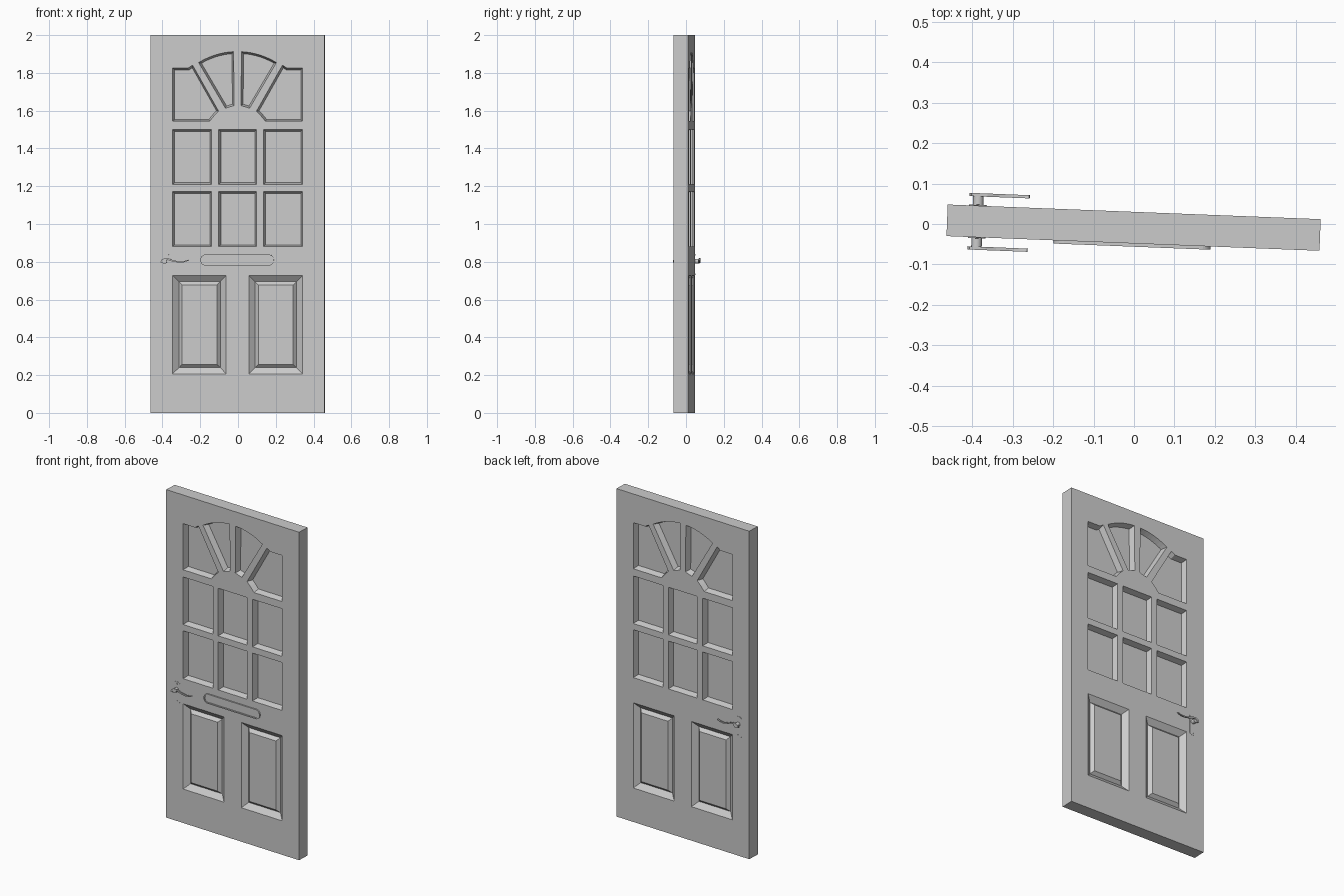
import bpy, bmesh, math
from mathutils import Vector, Matrix

cube = bpy.data.objects.get("Cube")
if cube:
    bpy.data.objects.remove(cube)

# One painted grey for the whole door
grey = bpy.data.materials.new("door_grey")
grey.use_nodes = True
COLOUR = (0.6, 0.6, 0.6, 1)
grey.diffuse_color = COLOUR
grey.node_tree.nodes["Principled BSDF"].inputs["Base Color"].default_value = COLOUR

# The door hangs slightly ajar
SWING = Matrix.Translation((-0.001, -0.009, 0)) @ Matrix.Rotation(math.radians(-2.25), 4, 'Z')
W, T, H = 0.922, 0.078, 2.0
FACE = T / 2


def finish(bm, name):
    bmesh.ops.recalc_face_normals(bm, faces=bm.faces)
    mesh = bpy.data.meshes.new(name)
    bm.to_mesh(mesh)
    bm.free()
    mesh.materials.append(grey)
    ob = bpy.data.objects.new(name, mesh)
    bpy.context.collection.objects.link(ob)
    ob.matrix_world = SWING
    return ob


def inset(points, d):
    """Mitred inward offset of an outline of either winding."""
    pts = [Vector(p) for p in points]
    n = len(pts)
    area = sum(pts[i - 1].cross(pts[i]) for i in range(n))
    s = 1 if area > 0 else -1
    out = []
    for i in range(n):
        a = (pts[i] - pts[i - 1]).normalized()
        b = (pts[(i + 1) % n] - pts[i]).normalized()
        na, nb = Vector((-a.y, a.x)) * s, Vector((-b.y, b.x)) * s
        out.append(pts[i] + (na + nb) * d / (1 + na.dot(nb)))
    return out


def loft(bm, outline, steps):
    """Closed solid through rings of (inset, y)."""
    rings = [[bm.verts.new((p.x, y, p.y)) for p in inset(outline, d)] for d, y in steps]
    for r, q in zip(rings, rings[1:]):
        for i in range(len(r)):
            bm.faces.new((r[i - 1], r[i], q[i], q[i - 1]))
    bm.faces.new(rings[0])
    bm.faces.new(rings[-1])


def rect(x0, x1, z0, z1):
    return [(x0, z0), (x1, z0), (x1, z1), (x0, z1)]


def rounded(x0, x1, z0, z1, r, n=6):
    pts = []
    for k, (cx, cz) in enumerate(rect(x0 + r, x1 - r, z0 + r, z1 - r)):
        for i in range(n + 1):
            a = math.pi * (1 + k / 2 + i / n / 2)
            pts.append((cx + r * math.cos(a), cz + r * math.sin(a)))
    return pts


def disc(x, z, r, n=20):
    return [(x + r * math.cos(math.tau * i / n), z + r * math.sin(math.tau * i / n)) for i in range(n)]


def mirror(outline):
    return [(-x, z) for x, z in outline]


# Window outlines: two rows of three, then the sunburst
panes = [rect(x0, x1, z0, z1)
         for z0, z1 in ((0.88, 1.172), (1.21, 1.5))
         for x0, x1 in ((-0.344, -0.138), (-0.1, 0.1), (0.138, 0.344))]
arc = [(0.392 * math.sin(a), 1.521 + 0.392 * math.cos(a))
       for a in (math.radians(-31.7 + 28.6 * i / 8) for i in range(9))]
ray = arc + [(-0.018, 1.627), (-0.064, 1.613)]
corner = [(-0.344, 1.825), (-0.262, 1.825), (-0.238, 1.841), (-0.1, 1.597),
          (-0.123, 1.574), (-0.148, 1.544), (-0.344, 1.544)]
for shape in (ray, corner):
    panes += [shape, mirror(shape)]

# Raised lower panels
lower = rect(-0.344, -0.06, 0.207, 0.727)
panels = [lower, mirror(lower)]

# Cutter for the recesses on both faces
bm = bmesh.new()
for side in (-1, 1):
    for p in panes:
        loft(bm, p, [(0, side * (FACE + 0.01)), (0, side * FACE), (0.01, side * 0.004)])
    for p in panels:
        loft(bm, p, [(0, side * (FACE + 0.01)), (0, side * FACE),
                     (0.032, side * (FACE - 0.026)), (0.05, side * (FACE - 0.008))])
cutter = finish(bm, "recess_cutter")
cutter.hide_render = True

# Door slab
bm = bmesh.new()
loft(bm, rect(-W / 2, W / 2, 0, H), [(0, -FACE), (0, FACE)])
door = finish(bm, "door_slab")
mod = door.modifiers.new("recesses", 'BOOLEAN')
mod.operation = 'DIFFERENCE'
mod.solver = 'EXACT'
mod.object = cutter
bpy.context.view_layer.objects.active = door
bpy.ops.object.modifier_apply(modifier=mod.name)
bpy.data.objects.remove(cutter)

# Letter plate with a shallow sunk flap
bm = bmesh.new()
loft(bm, rounded(-0.196, 0.192, 0.78, 0.838, 0.026),
     [(0, -FACE + 0.002), (0, -FACE - 0.008), (0.007, -FACE - 0.008), (0.007, -FACE - 0.003)])
finish(bm, "letter_plate")

# Lever outline: a scroll that sweeps into a wavy tail
spine = [(-0.402, 0.794), (-0.399, 0.806), (-0.385, 0.814), (-0.365, 0.813),
         (-0.338, 0.804), (-0.305, 0.798), (-0.28, 0.801), (-0.26, 0.808)]
upper, under = [], []
for i, p in enumerate(spine):
    a, b = Vector(spine[max(i - 1, 0)]), Vector(spine[min(i + 1, len(spine) - 1)])
    t = (b - a).normalized()
    side = Vector((-t.y, t.x)) * (0.006 - 0.0005 * i)
    upper.append(Vector(p) + side)
    under.append(Vector(p) - side)
lever = upper + under[::-1]

# Handles on both faces
HX, HZ = -0.386, 0.803
for label, s in (("front", -1), ("back", 1)):
    parts = {
        "backplate": [(rounded(HX - 0.022, HX + 0.022, 0.72, 0.85, 0.015), FACE - 0.002, FACE + 0.002)],
        "screws": [(disc(HX, z, 0.004, 10), FACE, FACE + 0.004) for z in (0.735, 0.838)],
        "spindle": [(disc(HX, HZ, 0.013), FACE, 0.066)],
        "lever": [(lever, 0.062, 0.07)],
    }
    for part, solids in parts.items():
        bm = bmesh.new()
        for outline, y0, y1 in solids:
            loft(bm, outline, [(0, s * y0), (0, s * y1)])
        ob = finish(bm, f"{label}_handle_{part}")
        if part == "spindle":
            bpy.ops.object.select_all(action='DESELECT')
            ob.select_set(True)
            bpy.context.view_layer.objects.active = ob
            bpy.ops.object.shade_smooth_by_angle()
